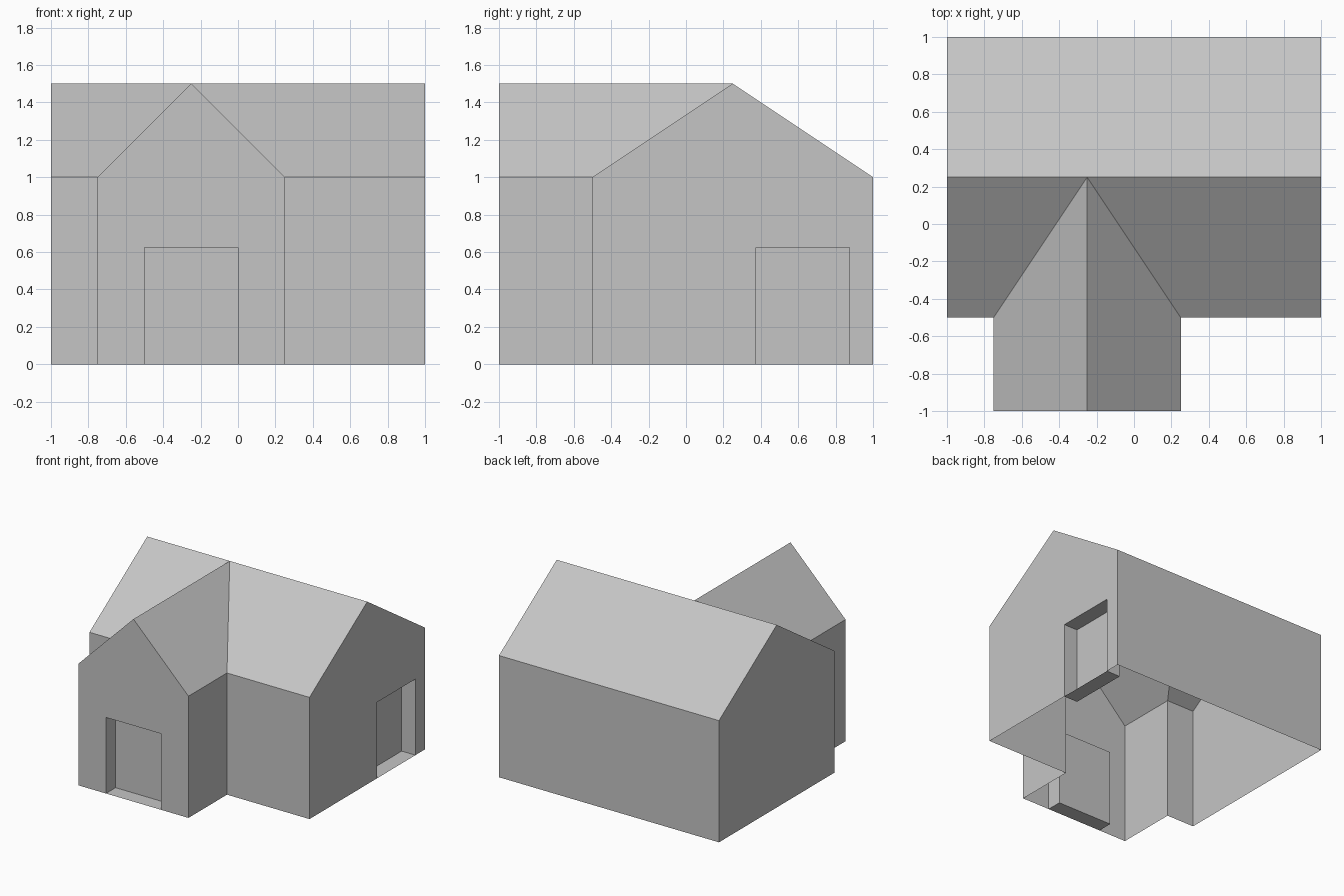
import bpy
import bmesh
from mathutils import Vector

cube = bpy.data.objects.get("Cube")
if cube:
    bpy.data.objects.remove(cube, do_unlink=True)

# Single plain colour
GREY = (0.56, 0.56, 0.56, 1.0)
grey = bpy.data.materials.new("light grey")
grey.use_nodes = True
grey.diffuse_color = GREY
grey.node_tree.nodes["Principled BSDF"].inputs["Base Color"].default_value = GREY

# Main dimensions
EAVE, RIDGE = 1.0, 1.5
FRONT, BACK, RIDGE_Y = -0.5, 1.0, 0.25
WING_FRONT, WING_R, WING_L, WING_MID = -1.0, -0.75, 0.25, -0.25
DOOR_H, DOOR_DEPTH = 0.625, 0.125


def shell(name, polygons, centre, inward=False):
    """Thin flat-faced shell, normals turned away from (or towards) a centre."""
    bm = bmesh.new()
    for points in polygons:
        face = bm.faces.new([bm.verts.new(p) for p in points])
        face.normal_update()
        outward = face.normal.dot(face.calc_center_median() - Vector(centre)) > 0
        if outward == inward:
            face.normal_flip()
    bmesh.ops.remove_doubles(bm, verts=bm.verts, dist=0.0001)
    mesh = bpy.data.meshes.new(name)
    bm.to_mesh(mesh)
    bm.free()
    mesh.materials.append(grey)
    obj = bpy.data.objects.new(name, mesh)
    bpy.context.scene.collection.objects.link(obj)


def gable(place, a, mid, b, door=None):
    """Gable end outline; a doorway is a notch in the bottom edge."""
    outline = [(b, 0), (b, EAVE), (mid, RIDGE), (a, EAVE), (a, 0)]
    if door:
        d0, d1 = door
        outline += [(d0, 0), (d0, DOOR_H), (d1, DOOR_H), (d1, 0)]
    return [place(u, 0, z) for u, z in outline]


def wall(x0, y0, x1, y1):
    return [(x0, y0, 0), (x1, y1, 0), (x1, y1, EAVE), (x0, y0, EAVE)]


def door_recess(name, place, d0, d1):
    """Doorway box set into a wall, open on the outside."""
    def side(u):
        return [place(u, d, z) for d, z in
                ((0, 0), (DOOR_DEPTH, 0), (DOOR_DEPTH, DOOR_H), (0, DOOR_H))]

    def level(z):
        return [place(u, d, z) for u, d in
                ((d0, 0), (d1, 0), (d1, DOOR_DEPTH), (d0, DOOR_DEPTH))]

    panel = [place(u, DOOR_DEPTH, z) for u, z in
             ((d0, 0), (d1, 0), (d1, DOOR_H), (d0, DOOR_H))]
    centre = place((d0 + d1) / 2, DOOR_DEPTH / 2, DOOR_H / 2)
    shell(name, [side(d0), side(d1), level(0), level(DOOR_H), panel], centre, inward=True)


# Placement on a wall: distance along, depth inward, height
def on_front(u, d, z):
    return (u, WING_FRONT + d, z)


def on_left_end(u, d, z):
    return (1 - d, u, z)


def on_right_end(u, d, z):
    return (d - 1, u, z)


FRONT_DOOR = (-0.5, 0.0)
SIDE_DOOR = (0.375, 0.875)
MAIN_CENTRE = (0, RIDGE_Y, 0.5)
WING_CENTRE = (WING_MID, -0.75, 0.5)

# Main house walls, open where the wing joins
shell("main_walls", [
    gable(on_left_end, FRONT, RIDGE_Y, BACK, SIDE_DOOR),
    gable(on_right_end, FRONT, RIDGE_Y, BACK),
    wall(-1, BACK, 1, BACK),
    wall(-1, FRONT, WING_R, FRONT),
    wall(WING_L, FRONT, 1, FRONT),
], MAIN_CENTRE)

# Front wing walls
shell("wing_walls", [
    gable(on_front, WING_R, WING_MID, WING_L, FRONT_DOOR),
    wall(WING_R, WING_FRONT, WING_R, FRONT),
    wall(WING_L, WING_FRONT, WING_L, FRONT),
], WING_CENTRE)

# Roofs meet along valleys that rise to the shared ridge height
peak = (WING_MID, RIDGE_Y, RIDGE)
main_roof = [[(-1, BACK, EAVE), (1, BACK, EAVE), (1, RIDGE_Y, RIDGE), peak, (-1, RIDGE_Y, RIDGE)]]
wing_roof = []
for end, corner in ((-1, WING_R), (1, WING_L)):
    valley = (corner, FRONT, EAVE)
    main_roof.append([(end, FRONT, EAVE), valley, peak, (end, RIDGE_Y, RIDGE)])
    wing_roof.append([(corner, WING_FRONT, EAVE), valley, peak, (WING_MID, WING_FRONT, RIDGE)])
shell("main_roof", main_roof, MAIN_CENTRE)
shell("wing_roof", wing_roof, WING_CENTRE)

# Recessed doors
door_recess("front_door_recess", on_front, *FRONT_DOOR)
door_recess("side_door_recess", on_left_end, *SIDE_DOOR)
